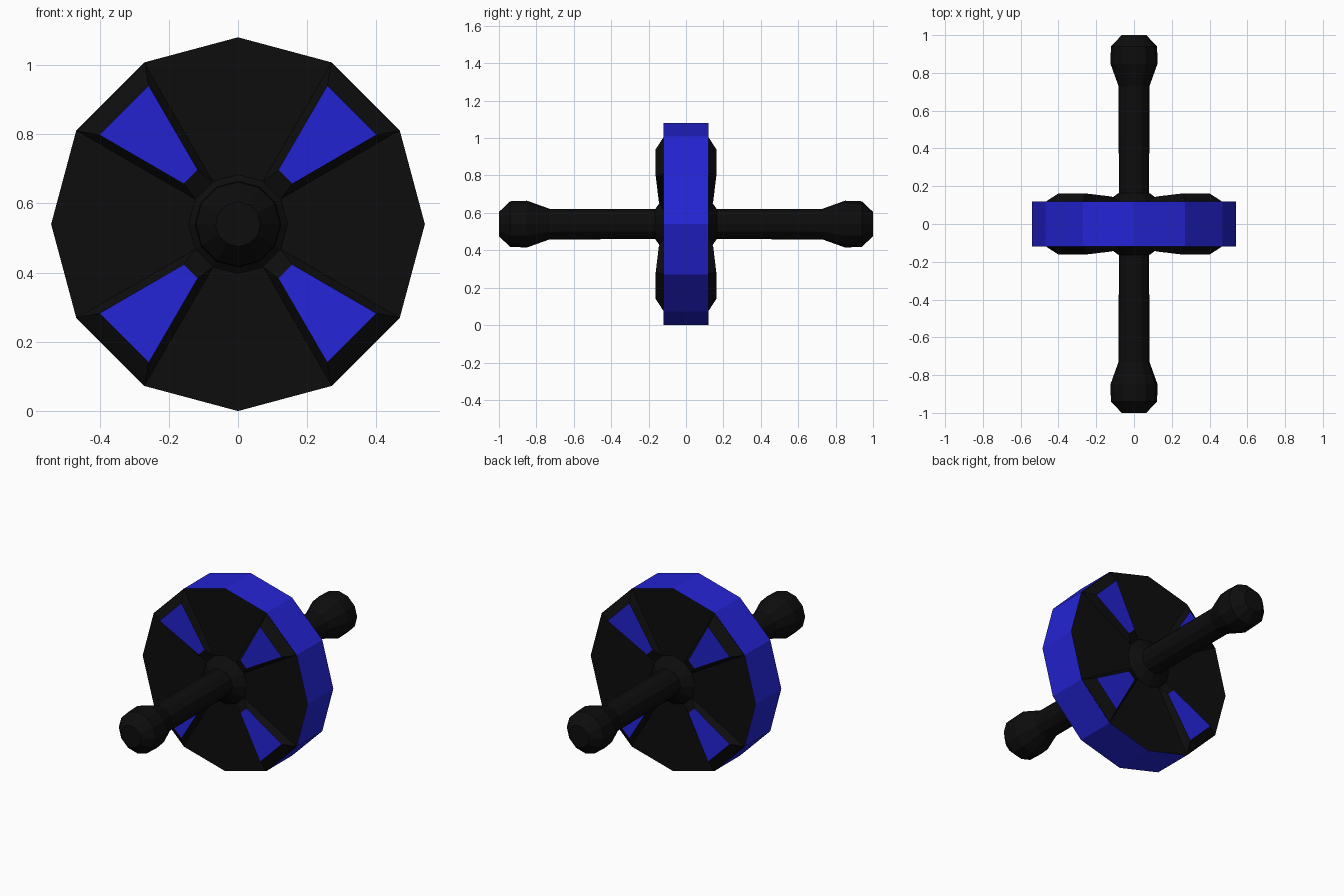
import bpy, bmesh, math
from mathutils import Matrix

if "Cube" in bpy.data.objects:
    bpy.data.objects.remove(bpy.data.objects["Cube"])

AXLE_Z = 0.54
SIDES = 12


def material(name, rgb):
    m = bpy.data.materials.new(name)
    m.diffuse_color = (*rgb, 1)
    m.use_nodes = True
    m.node_tree.nodes["Principled BSDF"].inputs["Base Color"].default_value = m.diffuse_color
    return m


black = material("black plastic", (0.004, 0.004, 0.004))
blue = material("blue rubber", (0.017, 0.017, 0.66))


def finish(name, bm, mats):
    bmesh.ops.recalc_face_normals(bm, faces=bm.faces)
    me = bpy.data.meshes.new(name)
    bm.to_mesh(me)
    bm.free()
    for m in mats:
        me.materials.append(m)
    ob = bpy.data.objects.new(name, me)
    ob.location.z = AXLE_Z
    bpy.context.collection.objects.link(ob)
    return ob


def lathe(name, profile, mats):
    """Closed turned solid around the y axis from (radius, y) points."""
    bm = bmesh.new()
    rings = []
    for r, y in profile:
        rings.append([bm.verts.new((r * math.sin(k * math.tau / SIDES), y,
                                    r * math.cos(k * math.tau / SIDES)))
                      for k in range(SIDES)])
    for a, b in zip(rings, rings[1:]):
        for k in range(SIDES):
            j = (k + 1) % SIDES
            bm.faces.new((a[k], a[j], b[j], b[k]))
    bm.faces.new(rings[0])
    bm.faces.new(rings[-1])
    return finish(name, bm, mats)


# Wheel: blue tread, black side discs
wheel = lathe("wheel", [(0.54, -0.12), (0.54, 0.12)], [black, blue])
for p in wheel.data.polygons:
    p.material_index = 0 if abs(p.normal.y) > 0.5 else 1

# Handle bar with knobs and flared hub, one turned piece through the wheel
half = [(0.065, 1.0), (0.122, 0.94), (0.125, 0.85), (0.082, 0.73),
        (0.08, 0.165), (0.15, 0.115)]
lathe("handle_bar", [(r, -y) for r, y in half] + half[::-1], [black])

# Raised wedge pads: black sloping sides, blue top face
BASE = [(0.27, 0.468), (0.468, 0.27), (0.12, 0.069), (0.069, 0.12)]
TOP = [(0.258, 0.40, 0.162), (0.40, 0.258, 0.162),
       (0.157, 0.117, 0.145), (0.117, 0.157, 0.145)]
for side, label in ((-1, "front"), (1, "back")):
    bm = bmesh.new()
    for q in range(4):
        rot = Matrix.Rotation(q * math.pi / 2, 3, 'Y')
        base = [bm.verts.new((x, side * 0.118, z)) for x, z in BASE]
        top = [bm.verts.new((x, side * y, z)) for x, z, y in TOP]
        for i in range(4):
            j = (i + 1) % 4
            bm.faces.new((base[i], base[j], top[j], top[i]))
        bm.faces.new(base)
        bm.faces.new(top).material_index = 1
        bmesh.ops.rotate(bm, verts=base + top, matrix=rot, cent=(0, 0, 0))
    finish(label + "_pads", bm, [black, blue])
